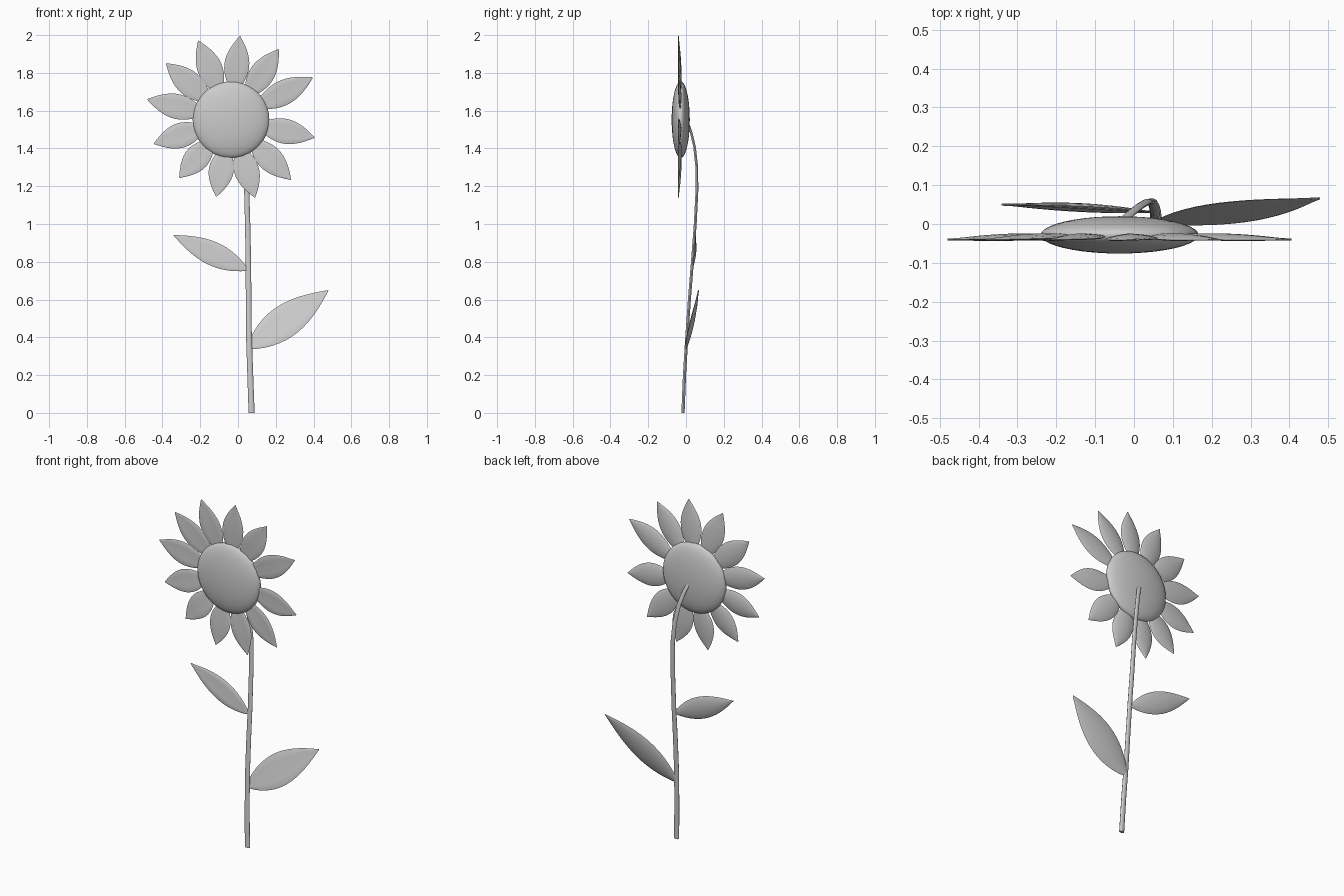
import bpy, bmesh, math
from mathutils import Vector

cube = bpy.data.objects.get("Cube")
if cube:
    bpy.data.objects.remove(cube, do_unlink=True)

# One colour for the whole flower
grey = bpy.data.materials.new("plain_grey")
grey.use_nodes = True
GREY = (0.6, 0.6, 0.6, 1)
grey.diffuse_color = GREY
grey.node_tree.nodes["Principled BSDF"].inputs["Base Color"].default_value = GREY


def finish(name, bm, angle):
    bmesh.ops.recalc_face_normals(bm, faces=bm.faces)
    mesh = bpy.data.meshes.new(name)
    bm.to_mesh(mesh)
    bm.free()
    mesh.materials.append(grey)
    obj = bpy.data.objects.new(name, mesh)
    bpy.context.collection.objects.link(obj)
    bpy.ops.object.select_all(action='DESELECT')
    obj.select_set(True)
    bpy.context.view_layer.objects.active = obj
    bpy.ops.object.shade_smooth_by_angle(angle=math.radians(angle))
    return obj


def loft(name, sections, sides, angle=50):
    """Skin a row of ovals: (centre, half-width vector, half-thickness vector, fold)."""
    bm = bmesh.new()
    rings = []
    for centre, wide, thick, fold in sections:
        ring = []
        for i in range(sides):
            a = math.tau * i / sides
            c, s = math.cos(a), math.sin(a)
            ring.append(bm.verts.new(centre + wide * c + thick * s + fold * abs(c)))
        rings.append(ring)
    for low, high in zip(rings, rings[1:]):
        for i in range(sides):
            j = (i + 1) % sides
            bm.faces.new((low[i], low[j], high[j], high[i]))
    bm.faces.new(rings[0])
    bm.faces.new(rings[-1])
    return finish(name, bm, angle)


def blade(name, base, tip, across, half_width, half_thick, peak, fold, bow):
    """A pointed leaf shape, gently folded along its midrib and bowed backwards."""
    base, tip = Vector(base), Vector(tip)
    along = (tip - base).normalized()
    across = Vector(across)
    across = (across - along * across.dot(along)).normalized()
    normal = along.cross(across)
    if normal.y < 0:
        normal.negate()
    sections = []
    steps = 14
    for k in range(steps + 1):
        t = k / steps
        w = max(math.sin(math.pi * t ** peak), 0.0) ** 0.9
        w = max(w, 0.03)
        arch = normal * bow * math.sin(math.pi * t)
        sections.append((base.lerp(tip, t) + arch, across * half_width * w,
                         normal * half_thick * max(w, 0.35), normal * fold * w))
    return loft(name, sections, 12)


# Seed head: flattened ball
CENTRE = Vector((-0.037, -0.028, 1.552))
bm = bmesh.new()
bmesh.ops.create_uvsphere(bm, u_segments=40, v_segments=20, radius=1)
for v in bm.verts:
    x, y, z = v.co
    v.co = CENTRE + Vector((x * 0.203, z * 0.048, y * 0.203))
finish("seed_head", bm, 60)

# Petals: tips in the front plane, going clockwise from the top
tips = [(0.01, 1.995), (0.215, 1.925), (0.395, 1.775), (0.405, 1.458),
        (0.28, 1.235), (0.09, 1.14), (-0.115, 1.145), (-0.31, 1.245),
        (-0.445, 1.425), (-0.48, 1.66), (-0.38, 1.85), (-0.21, 1.97)]
for n, (x, z) in enumerate(tips):
    tip = Vector((x, -0.04, z))
    out = tip - CENTRE
    out.y = 0
    out.normalize()
    base = CENTRE + out * 0.13
    across = Vector((out.z, 0.03, -out.x))
    blade(f"petal_{n + 1}", base, tip, across, 0.066, 0.007, 1.0, -0.006, 0.002)

# Stem: slightly flattened tube that bends into the back of the head
path = [(0.072, -0.016, 0), (0.065, -0.008, 0.2), (0.058, 0.004, 0.4),
        (0.056, 0.018, 0.6), (0.055, 0.034, 0.8), (0.051, 0.049, 1.0),
        (0.046, 0.058, 1.18), (0.034, 0.057, 1.3), (0.014, 0.045, 1.41),
        (-0.01, 0.026, 1.49), (-0.03, 0.008, 1.54)]
stem = []
for k, p in enumerate(path):
    grow = 1 - 0.25 * k / (len(path) - 1)
    stem.append((Vector(p), Vector((0.016 * grow, 0, 0)),
                 Vector((0, 0.009 * grow, 0)), Vector()))
loft("stem", stem, 10)

# Leaves
blade("upper_leaf", (0.055, 0.03, 0.755), (-0.34, 0.05, 0.94),
      (0.43, 0.08, 0.9), 0.063, 0.008, 0.9, -0.006, 0.006)
blade("lower_leaf", (0.05, 0.003, 0.34), (0.477, 0.066, 0.648),
      (-0.58, 0.25, 0.81), 0.09, 0.009, 0.88, -0.008, 0.004)
